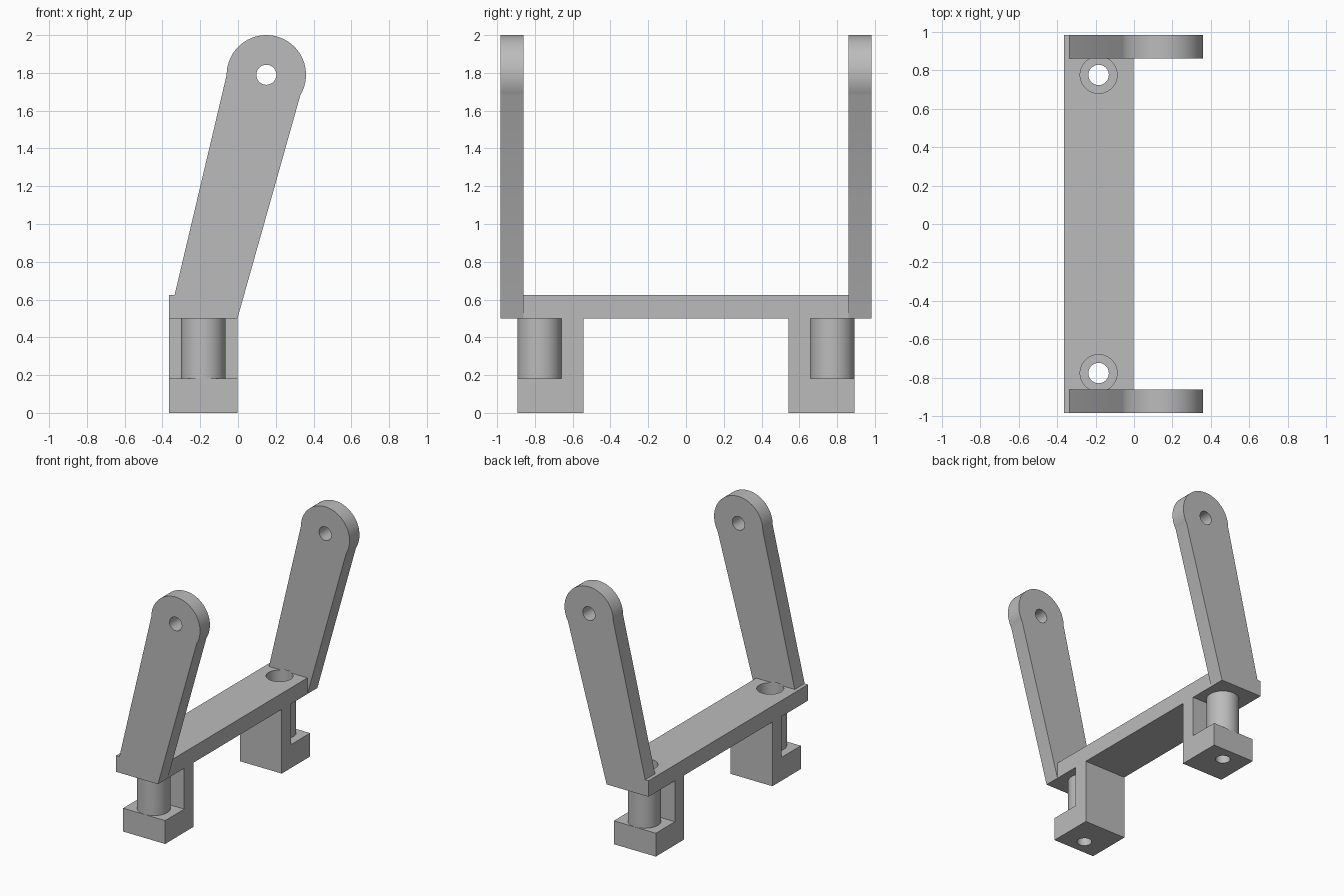
import bpy
import bmesh
from math import cos, sin, radians, pi
from mathutils import Matrix

if "Cube" in bpy.data.objects:
    bpy.data.objects.remove(bpy.data.objects["Cube"], do_unlink=True)

grey = bpy.data.materials.new("plain grey")
grey.use_nodes = True
grey.diffuse_color = (0.5, 0.5, 0.5, 1)
grey.node_tree.nodes["Principled BSDF"].inputs["Base Color"].default_value = (0.5, 0.5, 0.5, 1)

X0, X1 = -0.365, -0.003        # width of plate and legs
PLATE_Z, PLATE_TOP = 0.5, 0.625
END, ARM_IN = 0.982, 0.86      # arm outer and inner faces
SCREW_X, SCREW_Y = -0.184, 0.775
EYE_X, EYE_Z, EYE_R = 0.15, 1.79, 0.21
HOLE_R = 0.053


def finish(name, bm):
    bmesh.ops.recalc_face_normals(bm, faces=bm.faces)
    mesh = bpy.data.meshes.new(name)
    bm.to_mesh(mesh)
    bm.free()
    ob = bpy.data.objects.new(name, mesh)
    bpy.context.collection.objects.link(ob)
    mesh.materials.append(grey)
    return ob


def prism(name, points, a, b, axis):
    """Extrude a 2D outline along axis x, y or z from a to b."""
    place = {"x": lambda u, v: (a, u, v),
             "y": lambda u, v: (u, a, v),
             "z": lambda u, v: (u, v, a)}[axis]
    bm = bmesh.new()
    face = bm.faces.new([bm.verts.new(place(u, v)) for u, v in points])
    ext = bmesh.ops.extrude_face_region(bm, geom=[face])
    move = [(b - a) if axis == k else 0 for k in "xyz"]
    verts = [g for g in ext["geom"] if isinstance(g, bmesh.types.BMVert)]
    bmesh.ops.translate(bm, verts=verts, vec=move)
    return finish(name, bm)


def arc(cx, cy, r, start, end, n):
    step = radians(end - start) / n
    return [(cx + r * cos(radians(start) + i * step),
             cy + r * sin(radians(start) + i * step)) for i in range(n + 1)]


def disc(cx, cy, r, n=64):
    return arc(cx, cy, r, 0, 360, n)[:-1]


def boolean(target, other, operation):
    mod = target.modifiers.new(other.name, "BOOLEAN")
    mod.operation = operation
    mod.solver = "EXACT"
    mod.object = other
    bpy.context.view_layer.objects.active = target
    bpy.ops.object.modifier_apply(modifier=mod.name)
    bpy.data.objects.remove(other, do_unlink=True)


# Base plate
bracket = prism("bracket", [(X0, -END), (X1, -END), (X1, END), (X0, END)],
                PLATE_Z, PLATE_TOP, "z")

arm_outline = [(X0, PLATE_Z), (X1, PLATE_Z)] + arc(EYE_X, EYE_Z, EYE_R, -31, 180, 48)
# L-shaped leg: inner wall and foot, overlapping the plate at the top
leg_outline = [(0.543, 0), (0.893, 0), (0.893, 0.182), (0.658, 0.182),
               (0.658, 0.55), (0.543, 0.55)]

for side, label in ((-1, "front"), (1, "back")):
    # Slanted arm with a rounded end
    boolean(bracket, prism(label + "_arm", arm_outline, side * ARM_IN, side * END, "y"), "UNION")
    # Clamp leg
    boolean(bracket, prism(label + "_leg", [(side * y, z) for y, z in leg_outline],
                           X0, X1, "x"), "UNION")
    # Screw sleeve between plate and foot
    boolean(bracket, prism(label + "_sleeve", disc(SCREW_X, side * SCREW_Y, 0.1175),
                           0.15, 0.55, "z"), "UNION")

for side, label in ((-1, "front"), (1, "back")):
    # Screw head well, then the through hole in the foot
    boolean(bracket, prism(label + "_well", disc(SCREW_X, side * SCREW_Y, 0.096),
                           0.182, PLATE_TOP + 0.01, "z"), "DIFFERENCE")
    boolean(bracket, prism(label + "_screw_hole", disc(SCREW_X, side * SCREW_Y, HOLE_R, 48),
                           -0.1, 0.3, "z"), "DIFFERENCE")

# Pivot hole through both arms
boolean(bracket, prism("pivot_hole", disc(EYE_X, EYE_Z, HOLE_R, 48), -1.2, 1.2, "y"), "DIFFERENCE")

bpy.ops.object.select_all(action="DESELECT")
bracket.select_set(True)
bpy.context.view_layer.objects.active = bracket
bpy.ops.object.shade_smooth_by_angle(angle=radians(20))
